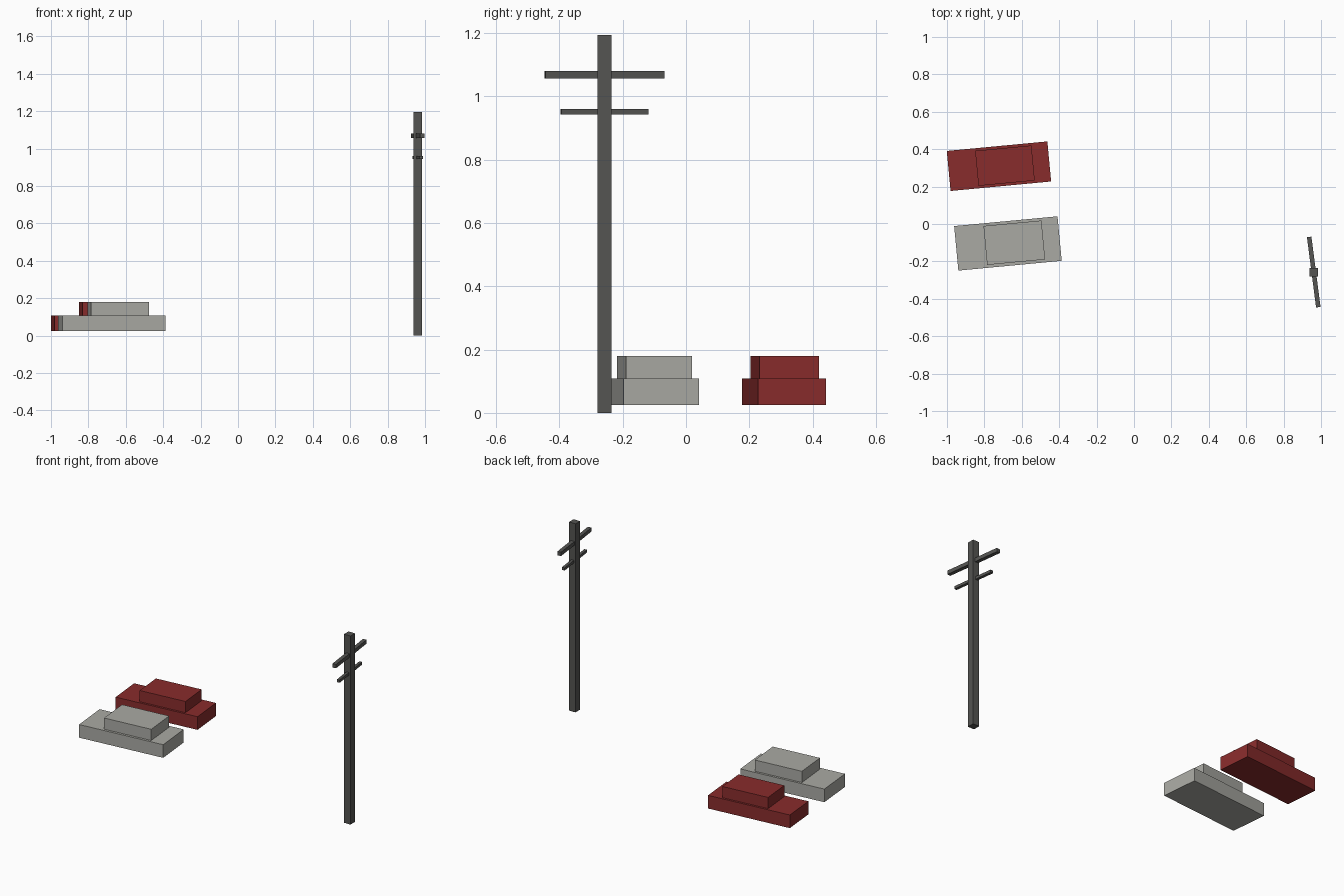
import bpy
from math import radians

if "Cube" in bpy.data.objects:
    bpy.data.objects.remove(bpy.data.objects["Cube"])


def material(name, rgb):
    m = bpy.data.materials.new(name)
    m.diffuse_color = (*rgb, 1)
    m.use_nodes = True
    m.node_tree.nodes["Principled BSDF"].inputs["Base Color"].default_value = m.diffuse_color
    return m


def box(name, centre, size, z0, z1, angle, mat):
    """Box with a footprint centre and size, turned about z."""
    bpy.ops.mesh.primitive_cube_add(size=1, location=(*centre, (z0 + z1) / 2),
                                    rotation=(0, 0, radians(angle)))
    ob = bpy.context.object
    ob.name = name
    ob.scale = (*size, z1 - z0)
    bpy.ops.object.transform_apply(location=False, rotation=False, scale=True)
    ob.data.materials.append(mat)
    return ob


red = material("red_paint", (0.25, 0.025, 0.025))
silver = material("silver_paint", (0.40, 0.40, 0.37))
dark = material("weathered_wood", (0.09, 0.09, 0.085))

# Parked cars: lower body and cabin
cars = [
    ("red_car", red, (-0.722, 0.309), (0.540, 0.215), (-0.690, 0.312), (0.302, 0.188)),
    ("silver_car", silver, (-0.674, -0.104), (0.555, 0.239), (-0.640, -0.100), (0.311, 0.209)),
]
for name, mat, body_at, body_size, cabin_at, cabin_size in cars:
    box(name + "_body", body_at, body_size, 0.025, 0.108, 5.4, mat)
    box(name + "_cabin", cabin_at, cabin_size, 0.108, 0.179, 5.4, mat)

# Utility pole with two crossarms
pole_at = (0.961, -0.257)
box("utility_pole", pole_at, (0.045, 0.045), 0, 1.194, 0, dark)
box("upper_crossarm", pole_at, (0.024, 0.379), 1.056, 1.080, 7.4, dark)
box("lower_crossarm", pole_at, (0.018, 0.278), 0.943, 0.960, 7.4, dark)
